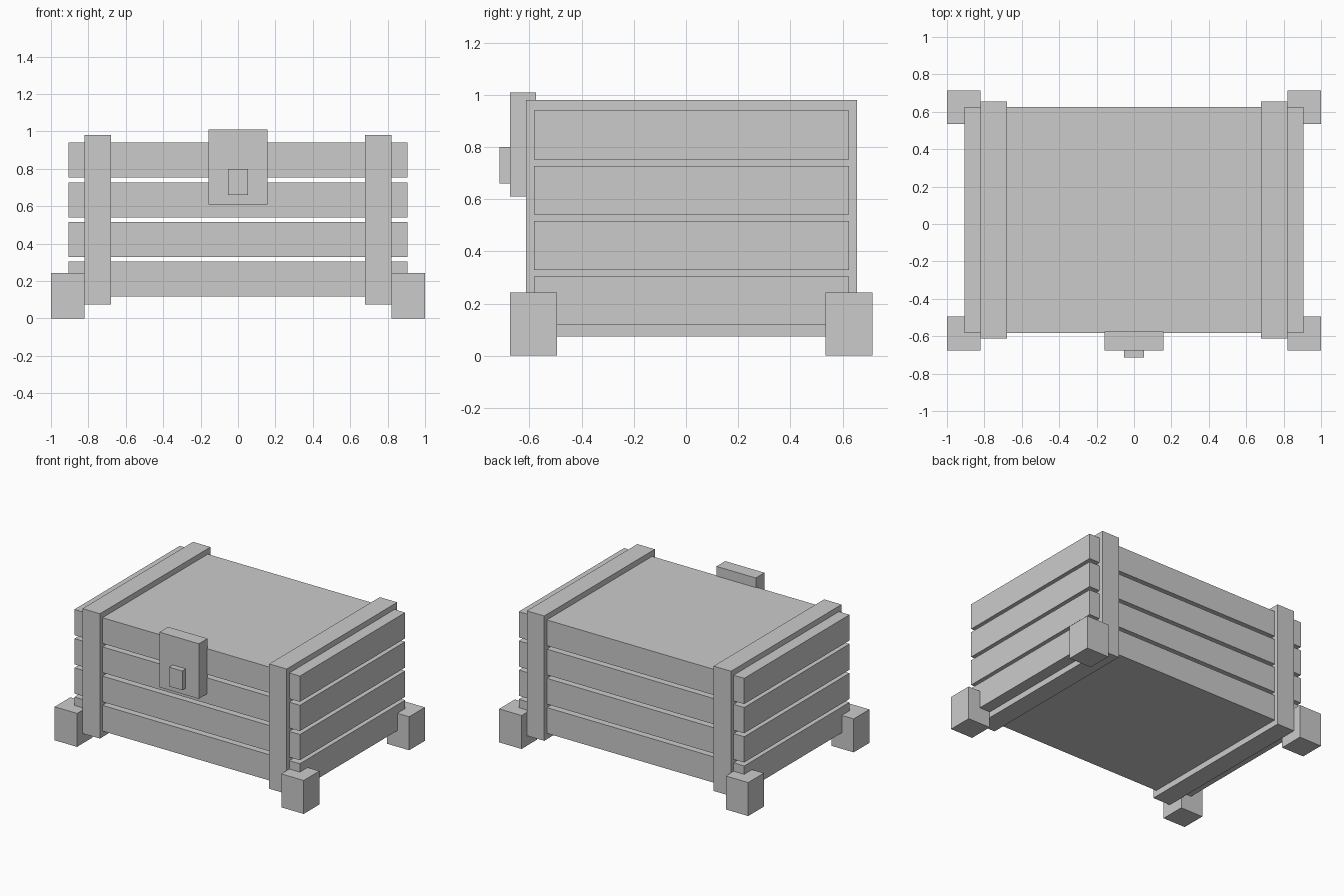
import bpy

if "Cube" in bpy.data.objects:
    bpy.data.objects.remove(bpy.data.objects["Cube"])


def box(name, x, y, z):
    """Axis-aligned block from (min, max) ranges."""
    bpy.ops.mesh.primitive_cube_add(size=1)
    ob = bpy.context.object
    ob.name = name
    ob.location = [(a + b) / 2 for a, b in (x, y, z)]
    ob.scale = [b - a for a, b in (x, y, z)]
    bpy.ops.object.transform_apply(location=True, rotation=False, scale=True)
    return ob


def mirror_x(ob):
    ob.modifiers.new("mirror", 'MIRROR').use_axis[0] = True


# Four stacked slabs with narrow gaps
for i in range(4):
    z = 0.117 + i * 0.212
    box(f"plank_{i + 1}", (-0.905, 0.905), (-0.583, 0.625), (z, z + 0.187))

# Bands wrapping the body at both ends
mirror_x(box("bands", (0.68, 0.82), (-0.613, 0.655), (0.074, 0.98)))

# Corner feet
mirror_x(box("front_feet", (0.82, 1.0), (-0.675, -0.495), (0, 0.243)))
mirror_x(box("back_feet", (0.82, 1.0), (0.535, 0.715), (0, 0.243)))

# Lock plate and latch
box("lock_plate", (-0.158, 0.158), (-0.675, -0.575), (0.61, 1.01))
box("latch", (-0.053, 0.053), (-0.715, -0.655), (0.66, 0.80))
